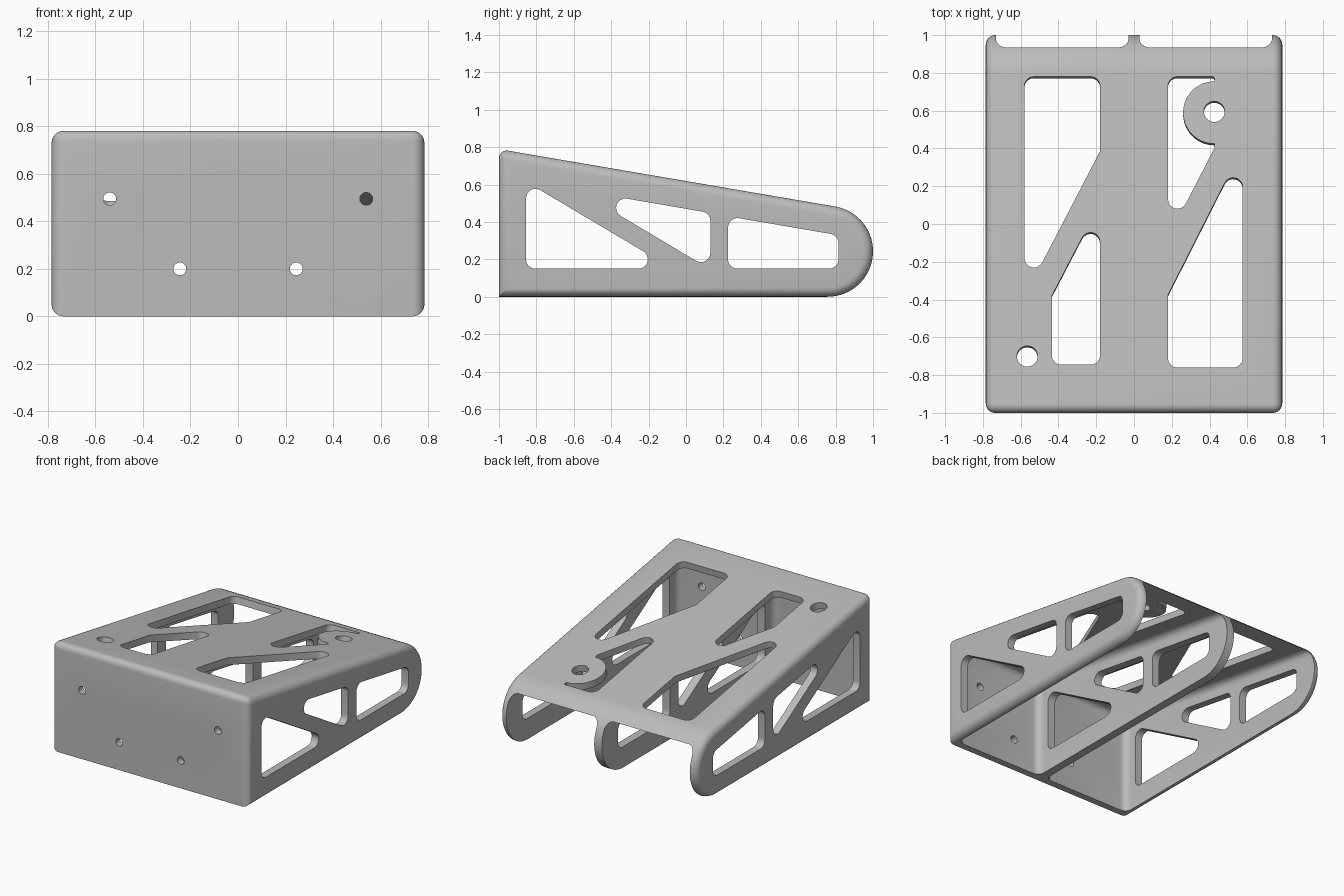
import bpy, bmesh
from math import atan, sin, cos, tan, pi
from mathutils import Vector

cube = bpy.data.objects.get("Cube")
if cube:
    bpy.data.objects.remove(cube)

HALF_W = 0.785            # half width of the bracket
WALL = 0.05               # sheet thickness and edge radius
R = 0.243                 # radius of the rounded rear end
SLOPE = 0.1706            # fall of the top plate
ANG = atan(SLOPE)
CY = 1 - R                # centre of the rear arc
NORMAL = Vector((0, sin(ANG), cos(ANG)))


def top_z(y):
    return R + R * cos(ANG) + SLOPE * (CY + R * sin(ANG) - y)


def arc(cx, cy, r, a0, a1, n):
    return [(cx + r * cos(a0 + (a1 - a0) * i / n), cy + r * sin(a0 + (a1 - a0) * i / n))
            for i in range(n + 1)]


def circle(cx, cy, r, n=32):
    return arc(cx, cy, r, 0, 2 * pi, n)[:-1]


def rounded(points, radii, n=8):
    """Polygon with a true fillet on each corner."""
    out = []
    for i, (p, r) in enumerate(zip(points, radii)):
        p = Vector(p)
        if not r:
            out.append(tuple(p))
            continue
        a = (Vector(points[i - 1]) - p).normalized()
        b = (Vector(points[(i + 1) % len(points)]) - p).normalized()
        half = a.angle(b) / 2
        centre = p + (a + b).normalized() * r / sin(half)
        v0 = p + a * r / tan(half) - centre
        v1 = p + b * r / tan(half) - centre
        sweep = v0.angle(v1)
        for k in range(n + 1):
            t = k / n * sweep
            v = (v0 * sin(sweep - t) + v1 * sin(t)) / sin(sweep)
            out.append(tuple(centre + v))
    return out


def prism(name, points, place, bevel_rule=None, segments=6):
    """Solid between two copies of an outline; place(point, side) gives 3D positions."""
    bm = bmesh.new()
    ends = [[bm.verts.new(place(p, s)) for p in points] for s in (0, 1)]
    bm.faces.new(ends[0])
    bm.faces.new(ends[1][::-1])
    n = len(points)
    for i in range(n):
        j = (i + 1) % n
        bm.faces.new((ends[0][j], ends[0][i], ends[1][i], ends[1][j]))
    bmesh.ops.recalc_face_normals(bm, faces=bm.faces)
    if bevel_rule:
        edges = [e for e in bm.edges if bevel_rule(e.verts[0].co, e.verts[1].co)]
        bmesh.ops.bevel(bm, geom=edges, offset=WALL, segments=segments,
                        profile=0.5, affect='EDGES', clamp_overlap=False)
    me = bpy.data.meshes.new(name)
    bm.to_mesh(me)
    bm.free()
    ob = bpy.data.objects.new(name, me)
    bpy.context.collection.objects.link(ob)
    return ob


def across(x0, x1):       # outline in y, z extruded along x
    return lambda p, s: ((x0, x1)[s], p[0], p[1])


def through_front(p, s):  # outline in x, z extruded along y
    return (p[0], (-1.1, -0.88)[s], p[1])


def through_top(p, s):    # outline in x, y extruded square to the sloped plate
    return Vector((p[0], p[1], top_z(p[1]))) + NORMAL * (-0.12, 0.1)[s]


# Outer body: wedge with a rounded rear, side edges and front top edge rolled over
profile = [(-1, 0)] + arc(CY, R, R, -pi / 2, pi / 2 - ANG, 32) + [(-1, top_z(-1))]
body = prism("bracket", profile, across(-HALF_W, HALF_W),
             lambda a, b: abs(a.x - b.x) < 0.01 or min(a.z, b.z) > top_z(-1) - 0.01)

cutters = []

# Two bays, open below and behind, leaving three ribs
front_in = -1 + WALL
drop = WALL / cos(ANG)
bay = [(front_in, -0.3), (1.3, -0.3), (1.3, top_z(1.3) - drop),
       (front_in, top_z(front_in) - drop)]
for x0, x1 in ((-0.73, -0.03), (0.03, 0.73)):
    cutters.append(prism("bay_cutter", bay, across(x0, x1),
                         lambda a, b: max(a.z, b.z) > -0.2 and min(a.y, b.y) < 1.2))

# Lightening windows through the ribs
F = 0.05
windows = [
    [(-0.855, 0.15), (-0.855, 0.615), (-0.072, 0.15)],
    [(-0.581, 0.57), (0.13, 0.448), (0.13, 0.147)],
    [(0.225, 0.15), (0.225, 0.43), (0.815, 0.329), (0.815, 0.15)],
]
for w in windows:
    cutters.append(prism("rib_cutter", rounded(w, [F] * len(w)), across(-1, 1)))

# Lightening windows through the top plate
slots = [
    ([(-0.58, 0.78), (-0.18, 0.78), (-0.18, 0.385), (-0.58, -0.385)], (F, F, 0, F)),
    ([(-0.435, -0.745), (-0.435, -0.38), (-0.18, 0.11), (-0.18, -0.745)], (F, 0, F, F)),
    ([(0.18, -0.76), (0.18, -0.375), (0.575, 0.405), (0.575, -0.76)], (0, 0, F, F)),
]
slots[2] = (slots[2][0], (F, 0, F, F))
outlines = [rounded(*s) for s in slots]

# Slot that wraps around the round screw pad
pad = arc(0.425, 0.59, 0.165, pi / 2, 3 * pi / 2, 28)
pts = [(0.18, 0.78), (0.425, 0.78)] + pad + [(0.425, 0.4), (0.18, -0.075)]
outlines.append(rounded(pts, [F, 0.01] + [0] * (len(pad) + 1) + [F]))

# Screw holes in the top plate
outlines += [circle(-0.565, -0.7, 0.055), circle(0.425, 0.595, 0.055)]
for o in outlines:
    cutters.append(prism("top_cutter", o, through_top))

# Small screw holes in the front plate
for side in (-1, 1):
    for x, z in ((0.54, 0.495), (0.245, 0.2)):
        cutters.append(prism("front_cutter", circle(side * x, z, 0.027, 24), through_front))

# Cut everything, then drop the cutters
for c in cutters:
    c.hide_render = True
    mod = body.modifiers.new("cut", 'BOOLEAN')
    mod.operation = 'DIFFERENCE'
    mod.solver = 'EXACT'
    mod.object = c
deps = bpy.context.evaluated_depsgraph_get()
mesh = bpy.data.meshes.new_from_object(body.evaluated_get(deps))
body.modifiers.clear()
body.data = mesh
for c in cutters:
    bpy.data.objects.remove(c)

# Plain grey finish
grey = bpy.data.materials.new("light_grey")
grey.use_nodes = True
colour = (0.5, 0.5, 0.5, 1)
grey.diffuse_color = colour
grey.node_tree.nodes["Principled BSDF"].inputs["Base Color"].default_value = colour
mesh.materials.clear()
mesh.materials.append(grey)

bpy.ops.object.select_all(action='DESELECT')
body.select_set(True)
bpy.context.view_layer.objects.active = body
bpy.ops.object.shade_smooth_by_angle(angle=pi / 6)
